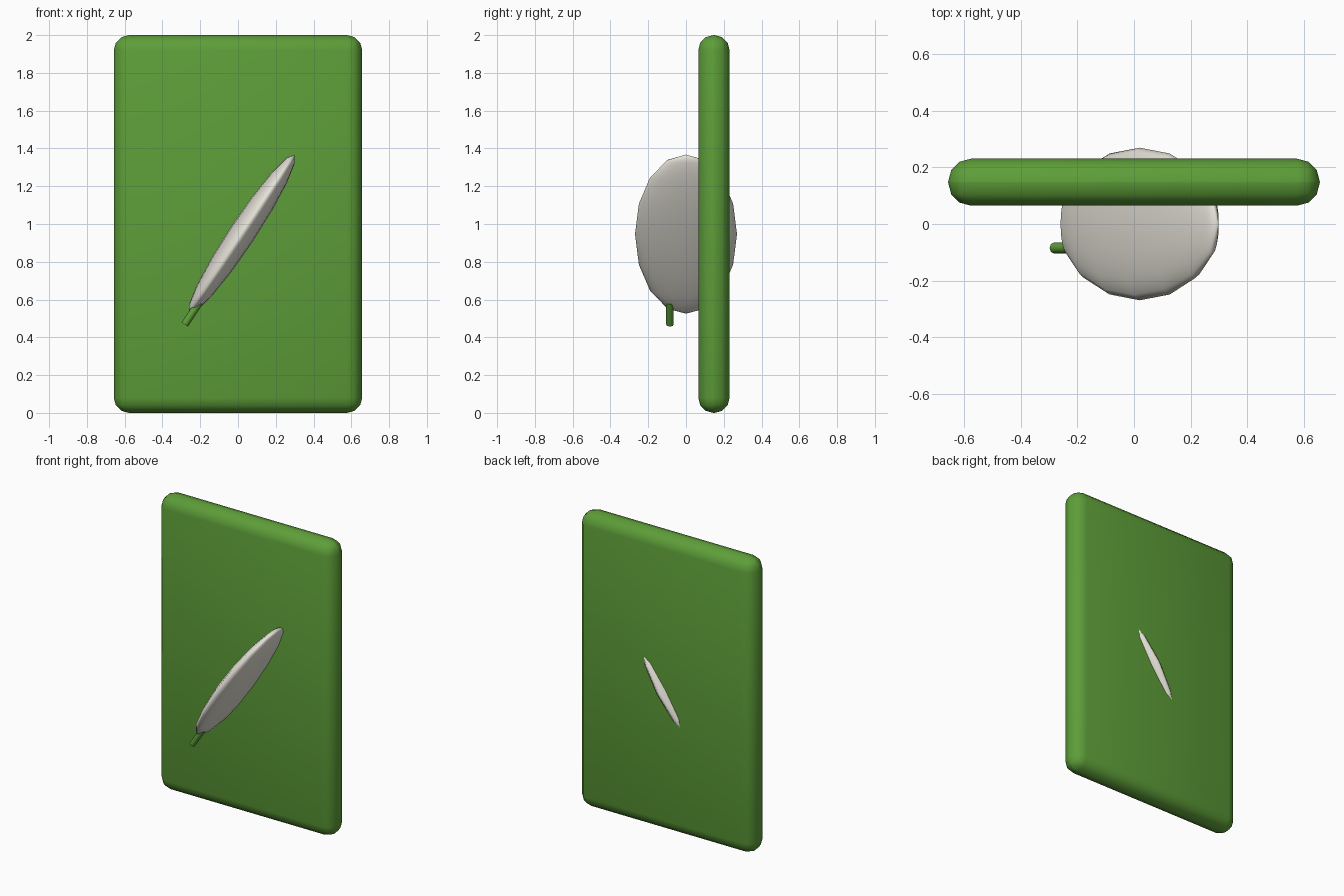
import bpy, math
from mathutils import Vector

if "Cube" in bpy.data.objects:
    bpy.data.objects.remove(bpy.data.objects["Cube"])


def finish(obj, name, colour, angle):
    obj.name = name
    mat = bpy.data.materials.new(name + "_colour")
    mat.diffuse_color = (*colour, 1)
    mat.use_nodes = True
    mat.node_tree.nodes["Principled BSDF"].inputs["Base Color"].default_value = mat.diffuse_color
    obj.data.materials.append(mat)
    bpy.ops.object.shade_smooth_by_angle(angle=math.radians(angle))


GREEN = (0.11, 0.34, 0.04)
CREAM = (0.78, 0.76, 0.68)
TILT = 0.585
axis = Vector((math.sin(TILT), 0, math.cos(TILT)))

# Rounded upright panel
bpy.ops.mesh.primitive_cube_add(size=1, location=(0, 0.148, 1))
panel = bpy.context.object
panel.scale = (1.315, 0.166, 2)
bpy.ops.object.transform_apply(location=False, rotation=False, scale=True)
bevel = panel.modifiers.new("round", 'BEVEL')
bevel.width = 0.08
bevel.segments = 3
bpy.ops.object.modifier_apply(modifier="round")
finish(panel, "panel", GREEN, 40)

# Flattened, tilted leaf passing through the panel
bpy.ops.mesh.primitive_uv_sphere_add(segments=16, ring_count=8, radius=1,
                                     location=(0.02, 0, 0.946),
                                     rotation=(0, TILT, 0))
leaf = bpy.context.object
leaf.scale = (0.07, 0.27, 0.505)
finish(leaf, "leaf", CREAM, 40)

# Short stem at the lower tip of the leaf
length = 0.14
centre = Vector((-0.282, -0.085, 0.468)) + axis * length / 2
bpy.ops.mesh.primitive_cylinder_add(vertices=8, radius=0.02, depth=length,
                                    location=centre, rotation=(0, TILT, 0))
finish(bpy.context.object, "stem", GREEN, 50)
